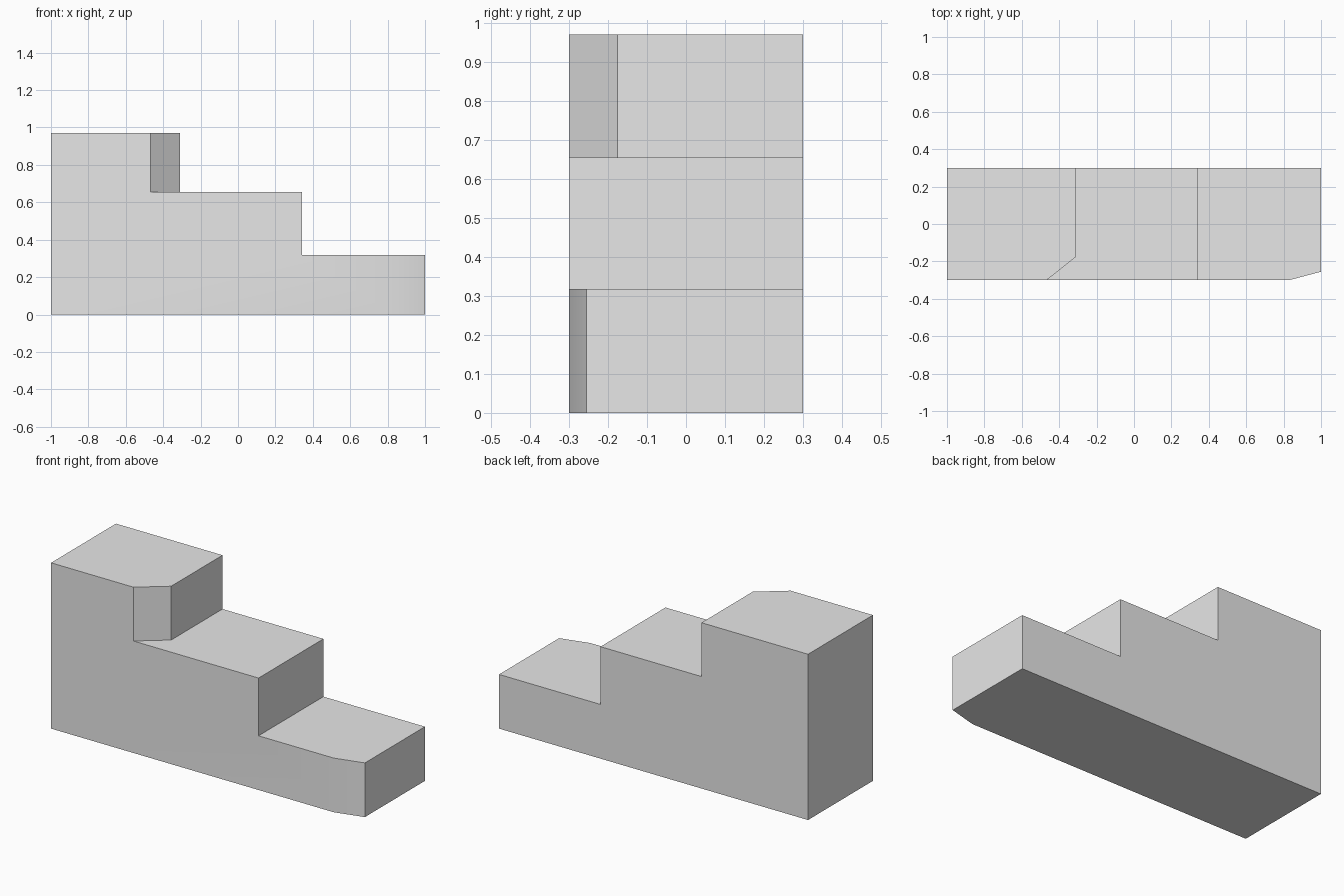
import bpy, bmesh, math
from mathutils import Vector

cube = bpy.data.objects.get("Cube")
if cube:
    bpy.data.objects.remove(cube, do_unlink=True)

grey = bpy.data.materials.new("light grey")
grey.use_nodes = True
grey.diffuse_color = (0.8, 0.8, 0.8, 1)
grey.node_tree.nodes["Principled BSDF"].inputs["Base Color"].default_value = (0.8, 0.8, 0.8, 1)


def prism(name, outline, travel):
    """Extrude a flat outline along a vector into a closed solid."""
    bm = bmesh.new()
    face = bm.faces.new([bm.verts.new(p) for p in outline])
    top = bmesh.ops.extrude_face_region(bm, geom=[face], use_keep_orig=True)
    moved = [v for v in top["geom"] if isinstance(v, bmesh.types.BMVert)]
    bmesh.ops.translate(bm, verts=moved, vec=travel)
    bmesh.ops.recalc_face_normals(bm, faces=bm.faces)
    mesh = bpy.data.meshes.new(name)
    bm.to_mesh(mesh)
    bm.free()
    mesh.materials.append(grey)
    obj = bpy.data.objects.new(name, mesh)
    bpy.context.collection.objects.link(obj)
    return obj


def cut_corner(target, start, end, z0, z1):
    """Slice off the front right corner along the line from start to end."""
    a, b = Vector(start), Vector(end)
    a, b = a - (b - a) / 2, b + (b - a) / 2
    outline = [(a.x, a.y, z0), (b.x, b.y, z0), (b.x, a.y, z0)]
    cutter = prism("corner_cutter", outline, (0, 0, z1 - z0))
    cutter.hide_render = True
    mod = target.modifiers.new("corner", 'BOOLEAN')
    mod.operation, mod.solver, mod.object = 'DIFFERENCE', 'EXACT', cutter
    bpy.context.view_layer.objects.active = target
    bpy.ops.object.modifier_apply(modifier=mod.name)
    bpy.data.objects.remove(cutter, do_unlink=True)


# Three-step body from its side profile
LOW, MID, HIGH = 0.317, 0.655, 0.97
profile = [(-1, 0), (1, 0), (1, LOW), (0.343, LOW), (0.343, MID),
           (-0.31, MID), (-0.31, HIGH), (-1, HIGH)]
body = prism("stepped_body", [(x, -0.3, z) for x, z in profile], (0, 0.6, 0))

# Angled corners on the top and bottom steps
cut_corner(body, (-0.467, -0.3), (-0.31, -0.175), MID, 1.2)
cut_corner(body, (0.83, -0.3), (1, -0.255), -0.2, 0.5)

# Merge coplanar leftovers, then smooth only the shallow corner
bm = bmesh.new()
bm.from_mesh(body.data)
bmesh.ops.remove_doubles(bm, verts=bm.verts, dist=0.0001)
bmesh.ops.dissolve_limit(bm, angle_limit=0.01, verts=bm.verts, edges=bm.edges)
bm.to_mesh(body.data)
bm.free()
bpy.ops.object.select_all(action='DESELECT')
body.select_set(True)
bpy.context.view_layer.objects.active = body
bpy.ops.object.shade_smooth_by_angle(angle=math.radians(30))
